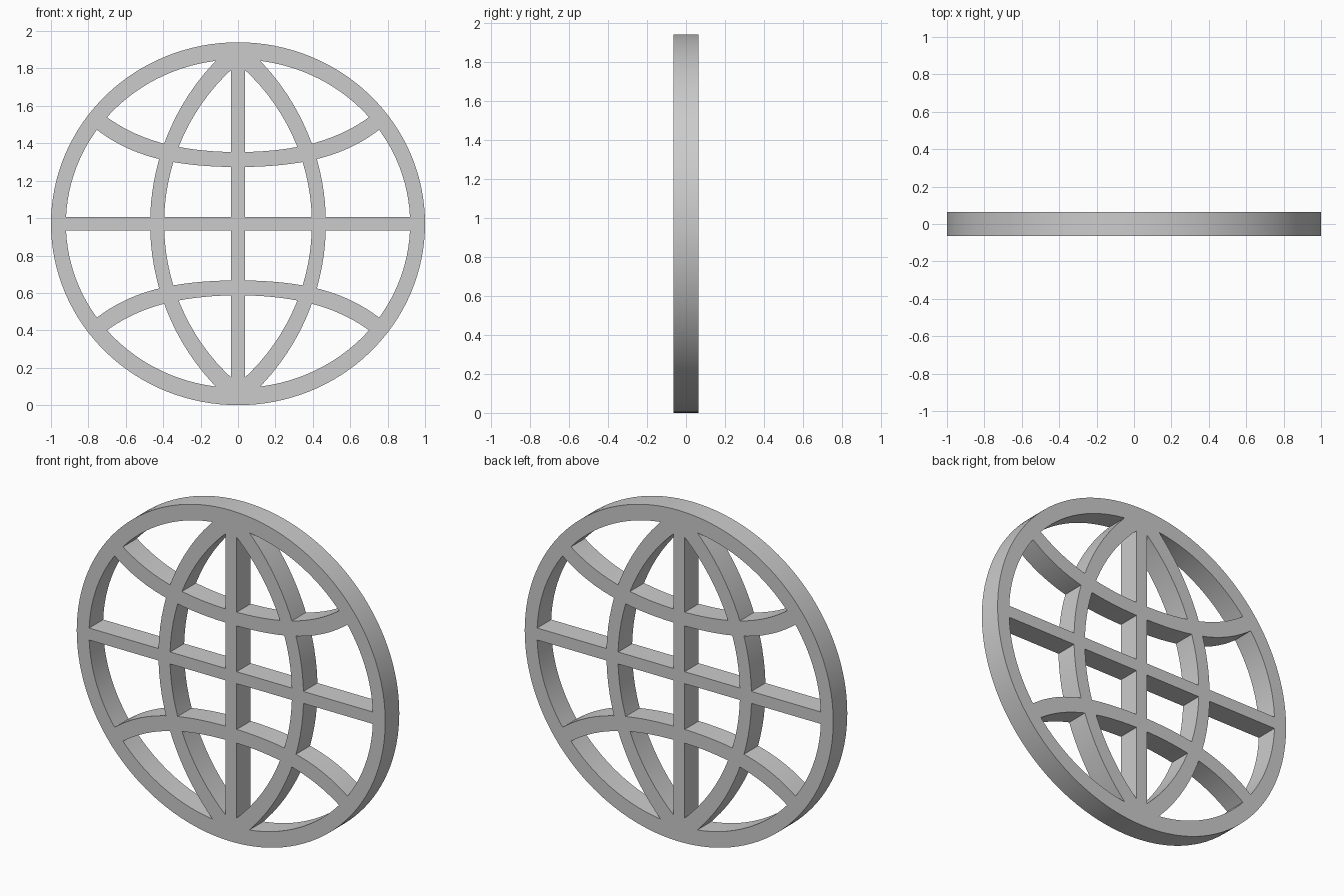
import bpy, bmesh, math

cube = bpy.data.objects.get("Cube")
if cube:
    bpy.data.objects.remove(cube, do_unlink=True)

MID = 0.97      # height of the equator
HALF = 0.065    # half of the thickness

grey = bpy.data.materials.new("light grey")
grey.use_nodes = True
colour = (0.6, 0.6, 0.6, 1)
grey.diffuse_color = colour
grey.node_tree.nodes["Principled BSDF"].inputs["Base Color"].default_value = colour


def strip(name, edge_a, edge_b, closed=False):
    """Solid band between two edge lines in the XZ plane, heights from the equator."""
    bm = bmesh.new()
    rows = [[[bm.verts.new((x, y, MID + z)) for x, z in edge] for edge in (edge_a, edge_b)]
            for y in (-HALF, HALF)]
    (fa, fb), (ba, bb) = rows
    n = len(fa)
    for i in range(n if closed else n - 1):
        j = (i + 1) % n
        for p, q in ((fa, fb), (fb, bb), (bb, ba), (ba, fa)):
            bm.faces.new((p[i], p[j], q[j], q[i]))
    if not closed:
        for i in (0, -1):
            bm.faces.new((fa[i], fb[i], bb[i], ba[i]))
    bmesh.ops.recalc_face_normals(bm, faces=bm.faces)
    mesh = bpy.data.meshes.new(name)
    bm.to_mesh(mesh)
    bm.free()
    mesh.materials.append(grey)
    obj = bpy.data.objects.new(name, mesh)
    bpy.context.collection.objects.link(obj)
    return obj


def oval(rx, rz, n=128):
    return [(rx * math.cos(math.tau * i / n), rz * math.sin(math.tau * i / n)) for i in range(n)]


def meridian(side, radius, reach, end, n=32):
    """Circular arc bulging sideways to reach at the equator."""
    heights = [end * (2 * i / n - 1) for i in range(n + 1)]
    return [(side * (reach - radius + math.sqrt(radius**2 - z * z)), z) for z in heights]


def parallel(side, height, b, c, end, n=32):
    """Latitude line curving away from the equator towards the rim."""
    xs = [end * (2 * i / n - 1) for i in range(n + 1)]
    return [(x, side * (height + b * x**2 + c * x**4)) for x in xs]


# Outer rim, then the bars that are fused into it
frame = strip("globe_frame", oval(1, 0.97), oval(0.92, 0.878), closed=True)
bars = [
    strip("equator_bar", [(-0.95, 0.035), (0.95, 0.035)], [(-0.95, -0.035), (0.95, -0.035)]),
    strip("centre_bar", [(-0.037, -0.91), (-0.037, 0.91)], [(0.037, -0.91), (0.037, 0.91)]),
]
for side, where in ((1, "left"), (-1, "right")):
    bars.append(strip(where + "_meridian", meridian(side, 1.256, 0.47, 0.92),
                      meridian(side, 1.124, 0.395, 0.85)))
for side, where in ((1, "upper"), (-1, "lower")):
    bars.append(strip(where + "_parallel", parallel(side, 0.383, 0.245, 0.275, 0.74),
                      parallel(side, 0.303, 0.19, 0.28, 0.79)))

# Fuse all bars into one lattice
for bar in bars:
    union = frame.modifiers.new(bar.name, "BOOLEAN")
    union.operation = "UNION"
    union.solver = "EXACT"
    union.object = bar
fused = bpy.data.meshes.new_from_object(
    frame.evaluated_get(bpy.context.evaluated_depsgraph_get()))
frame.modifiers.clear()
frame.data = fused
for bar in bars:
    bpy.data.objects.remove(bar, do_unlink=True)

# Merge the flat front and back, keep the curved walls smooth
bm = bmesh.new()
bm.from_mesh(fused)
bmesh.ops.remove_doubles(bm, verts=bm.verts, dist=0.0001)
bmesh.ops.dissolve_limit(bm, angle_limit=0.002, verts=bm.verts, edges=bm.edges)
bm.to_mesh(fused)
bm.free()
bpy.ops.object.select_all(action="DESELECT")
frame.select_set(True)
bpy.context.view_layer.objects.active = frame
bpy.ops.object.shade_smooth_by_angle(angle=math.radians(25))
